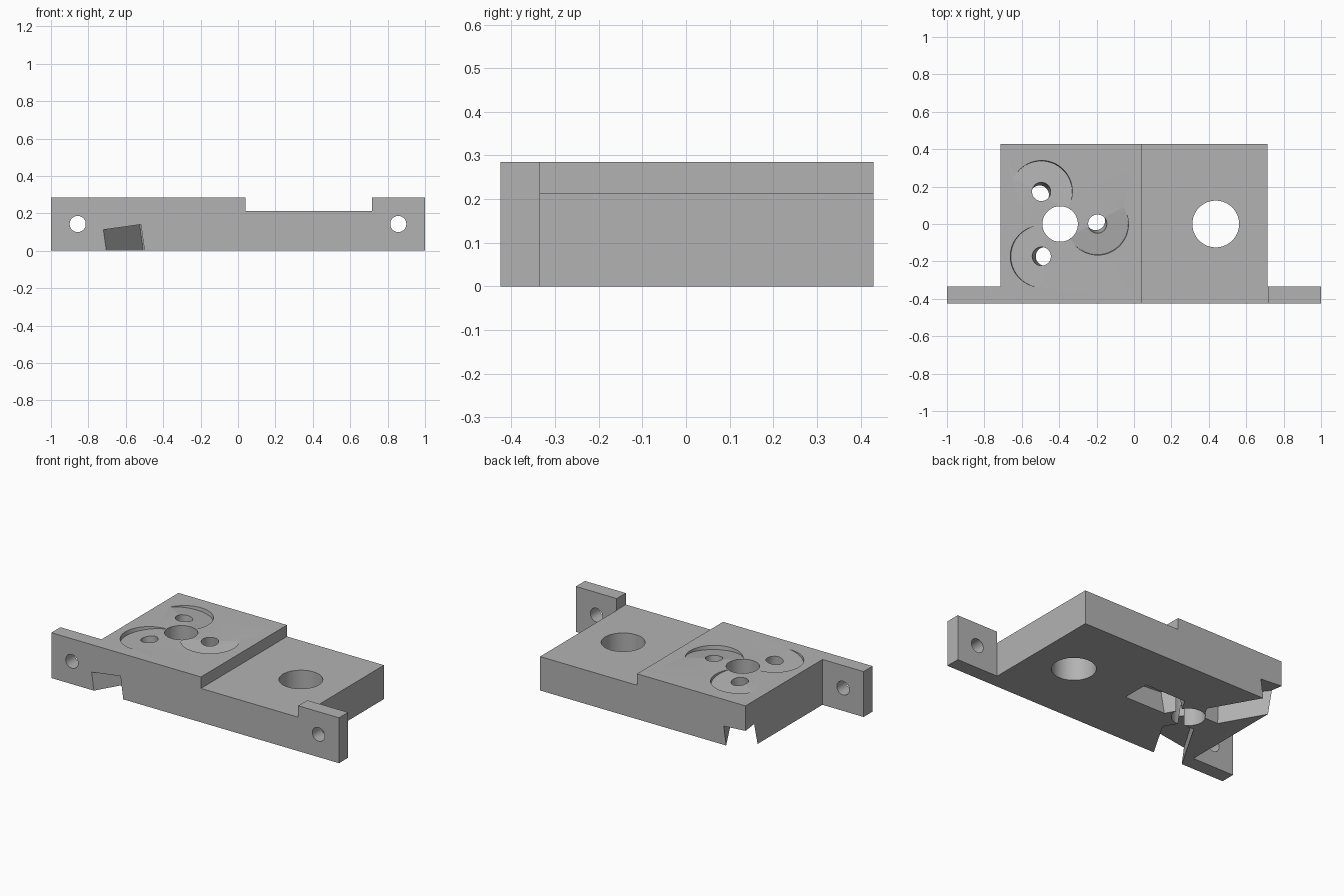
import bpy, bmesh, math
from mathutils import Vector, Matrix

cube = bpy.data.objects.get("Cube")
if cube:
    bpy.data.objects.remove(cube, do_unlink=True)

TOP = 0.285
HUB = Vector((-0.395, 0, 0))

grey = bpy.data.materials.new("plain grey")
grey.use_nodes = True
colour = (0.45, 0.45, 0.45, 1)
grey.diffuse_color = colour
grey.node_tree.nodes["Principled BSDF"].inputs["Base Color"].default_value = colour


def prism(name, outline, z0, z1, matrix=Matrix()):
    """Extrude a flat outline from z0 to z1 and place it with a matrix."""
    bm = bmesh.new()
    face = bm.faces.new([bm.verts.new((x, y, z0)) for x, y in outline])
    ext = bmesh.ops.extrude_face_region(bm, geom=[face])
    verts = [g for g in ext["geom"] if isinstance(g, bmesh.types.BMVert)]
    bmesh.ops.translate(bm, verts=verts, vec=(0, 0, z1 - z0))
    bmesh.ops.recalc_face_normals(bm, faces=bm.faces)
    bm.transform(matrix)
    mesh = bpy.data.meshes.new(name)
    bm.to_mesh(mesh)
    bm.free()
    mesh.materials.append(grey)
    obj = bpy.data.objects.new(name, mesh)
    bpy.context.collection.objects.link(obj)
    return obj


def circle(radius, n=64):
    return [(radius * math.cos(math.tau * (i + 0.5) / n),
             radius * math.sin(math.tau * (i + 0.5) / n)) for i in range(n)]


# Plate with a mounting tab on each side
half = [(1, -0.425), (1, -0.335), (0.714, -0.335), (0.714, 0.429)]
plate = prism("mounting_plate", half + [(-x, y) for x, y in reversed(half)], 0, TOP)


def cut(name, outline, z0, z1, matrix=Matrix()):
    """Subtract a prism from the plate."""
    cutter = prism(name, outline, z0, z1, matrix)
    cutter.hide_render = True
    mod = plate.modifiers.new(name, "BOOLEAN")
    mod.operation = "DIFFERENCE"
    mod.solver = "EXACT"
    mod.object = cutter
    bpy.context.view_layer.objects.active = plate
    bpy.ops.object.modifier_apply(modifier=mod.name)
    bpy.data.objects.remove(cutter, do_unlink=True)


# Lowered step
cut("step_cut", [(0.04, -1), (0.716, -1), (0.716, 1), (0.04, 1)], 0.213, 1)

# Screw holes through the tabs
for x in (-0.857, 0.857):
    place = Matrix.Translation((x, 0, 0.143)) @ Matrix.Rotation(math.pi / 2, 4, "X")
    cut("tab_hole", circle(0.043), -1, 1, place)

# Three tilted stations: round seat, bolt hole and hexagonal nut slot
flat = 0.0875
point = flat / math.cos(math.pi / 6)
tilt = Vector((0, 0, 1)).rotation_difference(
    Vector((0.07, -0.121, 1)).normalized()).to_matrix().to_4x4()
for angle, length in ((0, 0.23), (120, 0.7), (240, 0.7)):
    place = (Matrix.Translation(HUB) @ Matrix.Rotation(math.radians(angle), 4, "Z")
             @ Matrix.Translation((0.2, 0, TOP)) @ tilt)
    slot = [(-point, 0), (-point / 2, -flat), (length, -flat),
            (length, flat), (-point / 2, flat)]
    cut("seat_cut", circle(0.165), -0.002, 0.2, place)
    cut("nut_slot", slot, -0.6, -0.14, place)
    cut("bolt_hole", circle(0.05), -0.5, 0.1, place)

# Straight through holes
cut("hub_hole", circle(0.095), -1, 1, Matrix.Translation(HUB))
cut("large_hole", circle(0.125), -1, 1, Matrix.Translation((0.437, 0, 0)))

# Smooth the round walls, keep the edges sharp
bpy.ops.object.select_all(action="DESELECT")
plate.select_set(True)
bpy.context.view_layer.objects.active = plate
bpy.ops.object.shade_smooth_by_angle(angle=math.radians(20))
